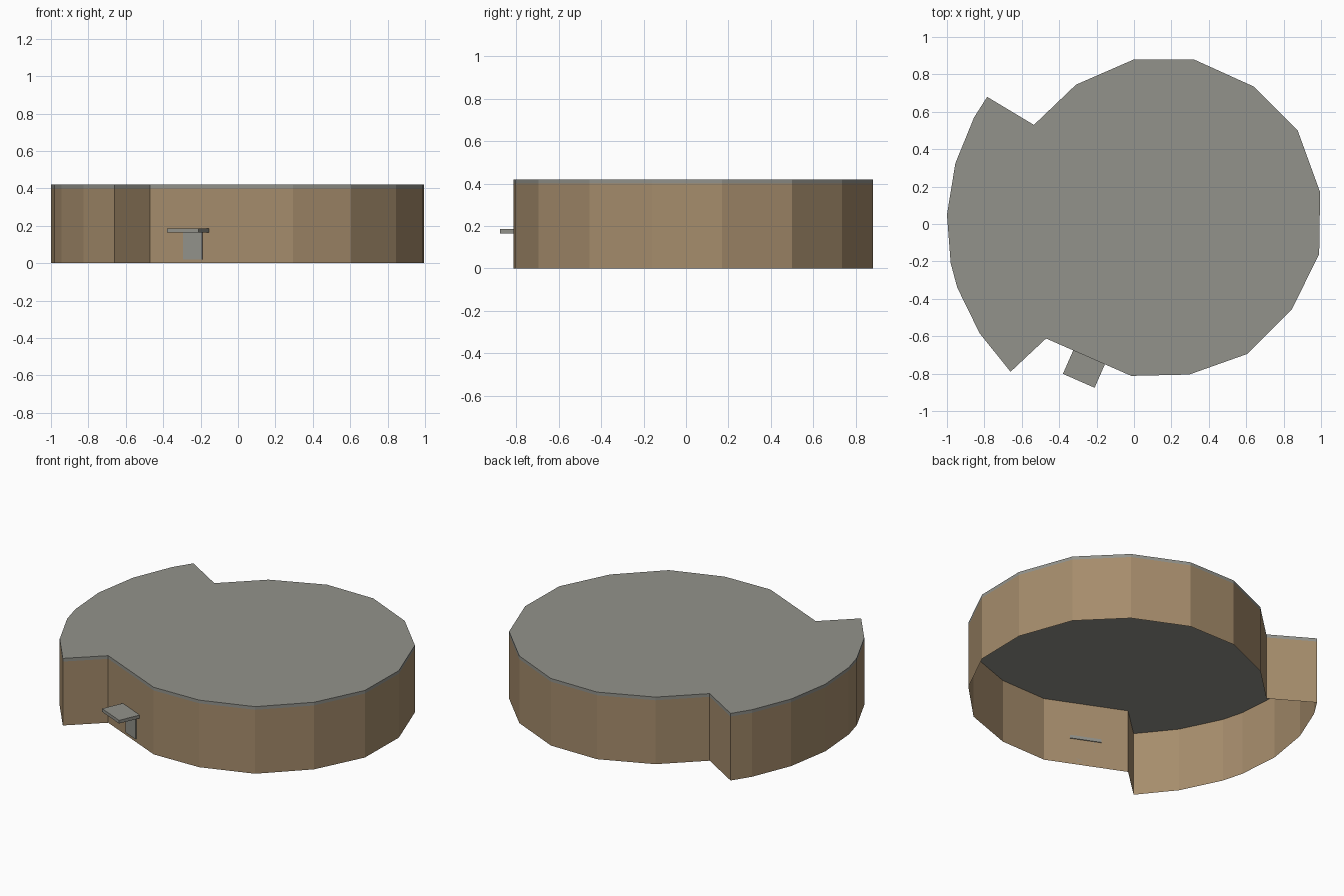
import bpy
import bmesh
from math import atan2
from mathutils import Matrix, Vector

cube = bpy.data.objects.get("Cube")
if cube:
    bpy.data.objects.remove(cube, do_unlink=True)

WALL_TOP, ROOF_TOP = 0.40, 0.42

# Footprint, clockwise from the back
OUTLINE = [(0, .88), (.32, .88), (.64, .735), (.875, .5), (.995, .17), (.99, -.16),
           (.845, -.455), (.605, -.695), (.295, -.805), (-.015, -.812), (-.47, -.612),
           (-.66, -.79), (-.825, -.585), (-.945, -.34), (-.98, -.21), (-1, .05),
           (-.955, .325), (-.855, .57), (-.785, .68), (-.535, .53), (-.31, .745)]


def material(name, color):
    mat = bpy.data.materials.new(name)
    mat.use_nodes = True
    mat.diffuse_color = (*color, 1)
    mat.node_tree.nodes["Principled BSDF"].inputs["Base Color"].default_value = (*color, 1)
    return mat


def finish(name, bm, mat):
    mesh = bpy.data.meshes.new(name)
    bm.to_mesh(mesh)
    bm.free()
    mesh.materials.append(mat)
    obj = bpy.data.objects.new(name, mesh)
    bpy.context.collection.objects.link(obj)
    return obj


def ring(bm, z):
    return [bm.verts.new((x, y, z)) for x, y in OUTLINE]


def extruded_outline(name, z0, z1, mat, capped):
    bm = bmesh.new()
    low, high = ring(bm, z0), ring(bm, z1)
    for i in range(len(low)):
        j = (i + 1) % len(low)
        bm.faces.new((low[j], low[i], high[i], high[j]))
    if capped:
        bm.faces.new(low)
        bm.faces.new(high[::-1])
    return finish(name, bm, mat)


def box(name, size, center, frame, mat):
    bm = bmesh.new()
    bmesh.ops.create_cube(bm, size=1, matrix=Matrix.Translation(center) @ Matrix.Diagonal((*size, 1)))
    obj = finish(name, bm, mat)
    obj.matrix_world = frame
    return obj


tan = material("tan wall", (0.38, 0.265, 0.15))
grey = material("roof grey", (0.29, 0.29, 0.26))

# Open-bottomed wall sheet and flat roof slab
extruded_outline("outer_wall", 0, WALL_TOP, tan, False)
extruded_outline("roof_slab", WALL_TOP, ROOF_TOP, grey, True)

# Entrance frame: local x runs along the front-left wall, local -y points outward
start, end = Vector((*OUTLINE[10], 0)), Vector((*OUTLINE[9], 0))
along = end - start
frame = Matrix.Translation(start + along * 0.505) @ Matrix.Rotation(atan2(along.y, along.x), 4, 'Z')

box("entrance_canopy", (0.185, 0.142, 0.02), (0, -0.066, 0.175), frame, grey)
box("entrance_door", (0.11, 0.006, 0.145), (0, -0.003, 0.0925), frame, grey)
